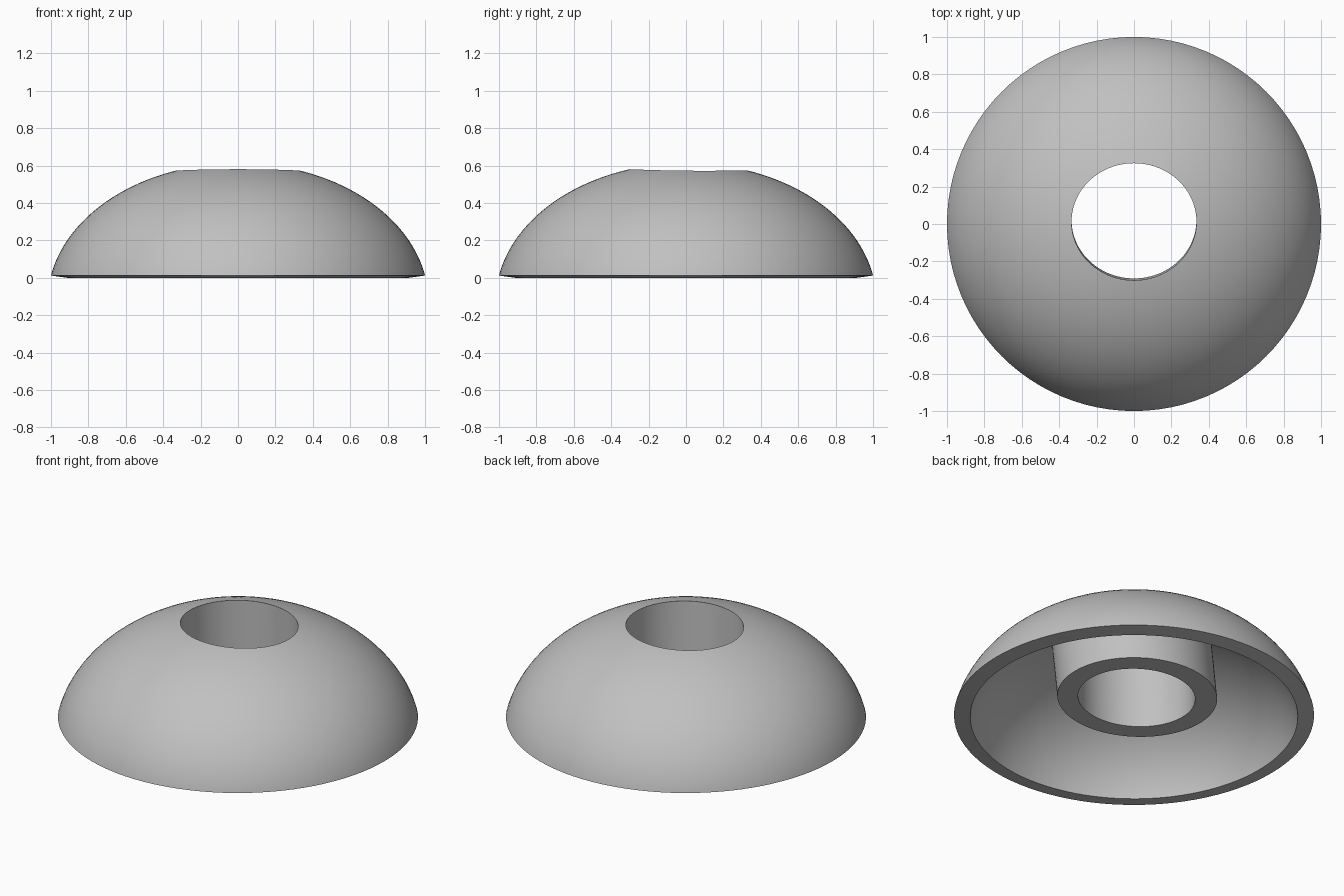
import bpy, bmesh
from math import cos, sin, pi, sqrt, radians

cube = bpy.data.objects.get("Cube")
if cube:
    bpy.data.objects.remove(cube, do_unlink=True)

SEGMENTS = 96
CENTRE_Z = -0.13              # centre of the flattened dome ellipsoid
RADIUS, HEIGHT = 1.018, 0.74  # its half axes
INNER = 0.91                  # inner skin scale

grey = bpy.data.materials.new("plain grey")
grey.use_nodes = True
colour = (0.53, 0.53, 0.53, 1)
grey.diffuse_color = colour
grey.node_tree.nodes["Principled BSDF"].inputs["Base Color"].default_value = colour


def oval(rx, ry, cy=0.0):
    """Plan outline as a list of (x, y)."""
    return [(rx * cos(2 * pi * i / SEGMENTS), cy + ry * sin(2 * pi * i / SEGMENTS))
            for i in range(SEGMENTS)]


def flat(outline, z):
    return [(x, y, z) for x, y in outline]


def on_dome(outline, scale=1.0):
    """Lift a plan outline onto the dome ellipsoid."""
    return [(x, y, CENTRE_Z + scale * HEIGHT *
             sqrt(max(0, 1 - (x * x + y * y) / (RADIUS * scale) ** 2)))
            for x, y in outline]


def skin(start, end, scale, steps=28):
    """Rings spread over the dome between two plan outlines."""
    rings = []
    for k in range(steps + 1):
        t = sin(k / steps * pi / 2)   # denser near the steep rim
        rings.append(on_dome([(a + (c - a) * t, b + (d - b) * t)
                              for (a, b), (c, d) in zip(start, end)], scale))
    return rings


# Closed section: bore, outer skin, rim, inner skin, leaning collar
bore_top = oval(0.334, 0.313, 0.012)
bore_bottom = oval(0.334, 0.313, 0.022)
collar_top = oval(0.452, 0.432, -0.018)
collar_bottom = oval(0.452, 0.432, 0.028)
COLLAR_Z = 0.11

rings = [flat(bore_bottom, COLLAR_Z)]
rings += skin(bore_top, oval(1, 1), 1.0)
rings += reversed(skin(collar_top, oval(INNER, INNER), INNER))
rings.append(flat(collar_bottom, COLLAR_Z))

bm = bmesh.new()
loops = [[bm.verts.new(p) for p in ring] for ring in rings]
for a, b in zip(loops, loops[1:] + loops[:1]):
    for i in range(SEGMENTS):
        j = (i + 1) % SEGMENTS
        bm.faces.new((a[i], a[j], b[j], b[i]))
bmesh.ops.recalc_face_normals(bm, faces=bm.faces)

# Stand the rim on the ground
lowest = min(v.co.z for v in bm.verts)
bmesh.ops.translate(bm, verts=bm.verts, vec=(0, 0, -lowest))

mesh = bpy.data.meshes.new("domed_cover")
bm.to_mesh(mesh)
bm.free()
mesh.materials.append(grey)
cover = bpy.data.objects.new("domed_cover", mesh)
bpy.context.collection.objects.link(cover)
bpy.context.view_layer.objects.active = cover
cover.select_set(True)
bpy.ops.object.shade_smooth_by_angle(angle=radians(30))
